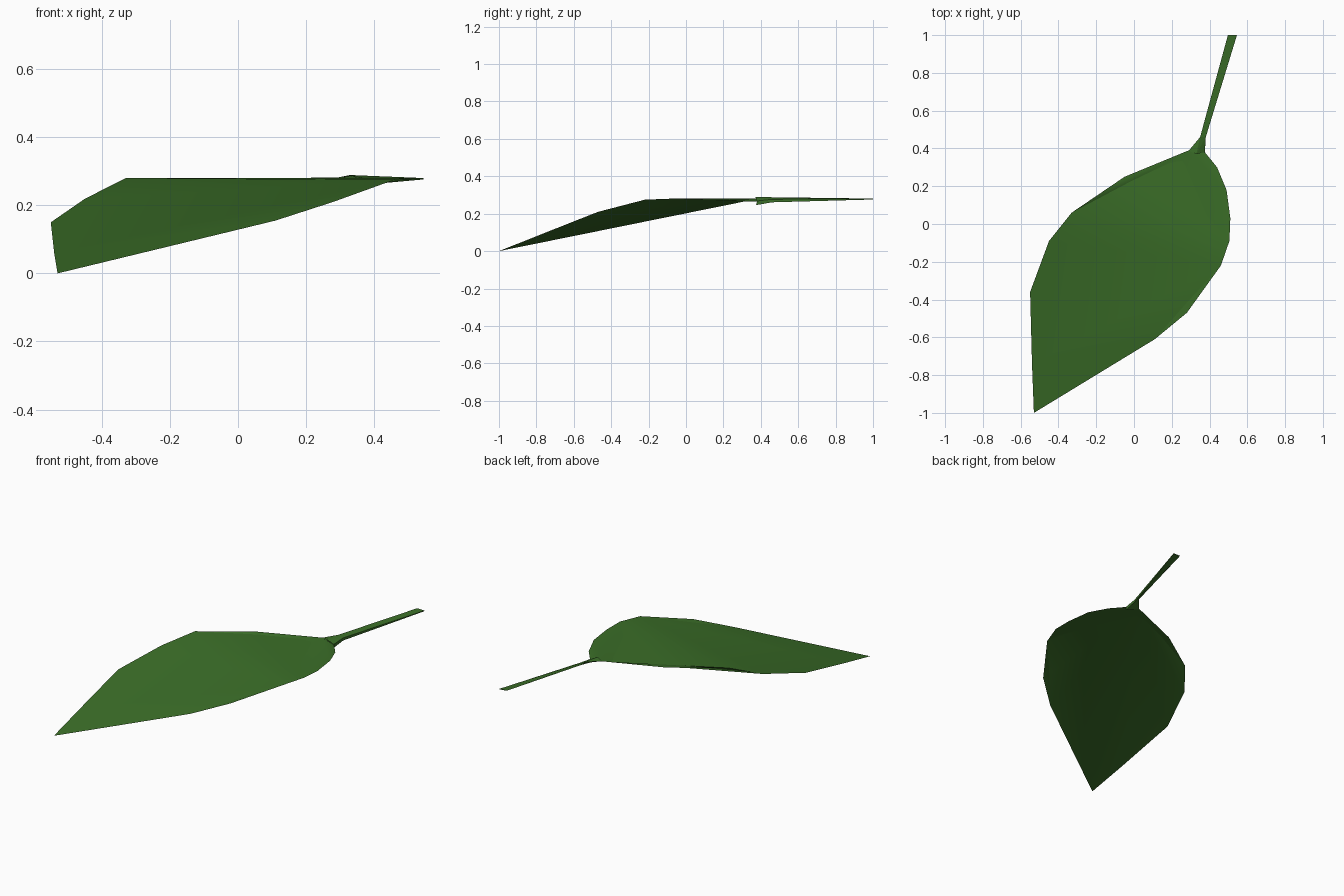
import bpy

if "Cube" in bpy.data.objects:
    bpy.data.objects.remove(bpy.data.objects["Cube"])

green = bpy.data.materials.new("leaf green")
green.diffuse_color = (0.043, 0.155, 0.021, 1)
green.use_nodes = True
green.node_tree.nodes["Principled BSDF"].inputs["Base Color"].default_value = green.diffuse_color


def make_part(name, verts, faces, smooth):
    mesh = bpy.data.meshes.new(name)
    mesh.from_pydata(verts, [], faces)
    mesh.materials.append(green)
    for p in mesh.polygons:
        p.use_smooth = smooth
    obj = bpy.data.objects.new(name, mesh)
    bpy.context.collection.objects.link(obj)
    return obj


# Leaf outline: tip, right edge up to the stem, then left edge back down
right = [(-.53, -1, 0), (.11, -.61, .155), (.28, -.47, .21), (.46, -.22, .275),
         (.505, -.09, .28), (.51, .03, .276), (.49, .18, .276), (.44, .30, .267),
         (.375, .38, .265)]
left = [(.29, .39, .281), (-.05, .25, .28), (-.33, .06, .28), (-.45, -.09, .219),
        (-.55, -.36, .15), (-.54, -.74, .06)]
outline = right + left
n = len(outline)
base = len(right)          # where the left edge meets the stem
bend_r, bend_l = 3, base + 2

# Upper side: drooping front half and level back half
front = list(range(0, bend_r + 1)) + list(range(bend_l, n))
back = list(range(bend_r, bend_l + 1))
make_part("leaf_top", outline, [front, back], True)

# Underside: shallow chords running from the stem base
under = [(base, (base + i + 1) % n, (base + i) % n) for i in range(1, n - 1)]
make_part("leaf_underside", outline, under, True)

# Stem: three-sided tapering rod, flared where it joins the leaf
rings = [[(.29, .388, .281), (.375, .38, .268), (.375, .375, .246)],
         [(.35, .46, .288), (.38, .46, .277), (.38, .46, .261)],
         [(.497, 1, .281), (.545, 1, .280), (.545, 1, .276)]]
verts = [v for r in rings for v in r]
faces = [(3 * k + i, 3 * k + (i + 1) % 3, 3 * k + 3 + (i + 1) % 3, 3 * k + 3 + i)
         for k in range(2) for i in range(3)]
faces += [(2, 1, 0), (6, 7, 8)]
make_part("stem", verts, faces, False)
# Raised collar joining stem and leaf
make_part("stem_collar", [(.29, .388, .281), (.33, .37, .289), (.375, .38, .268),
                          (.38, .46, .277), (.35, .46, .288)],
          [(0, 1, 4), (1, 2, 3), (1, 3, 4)], False)
